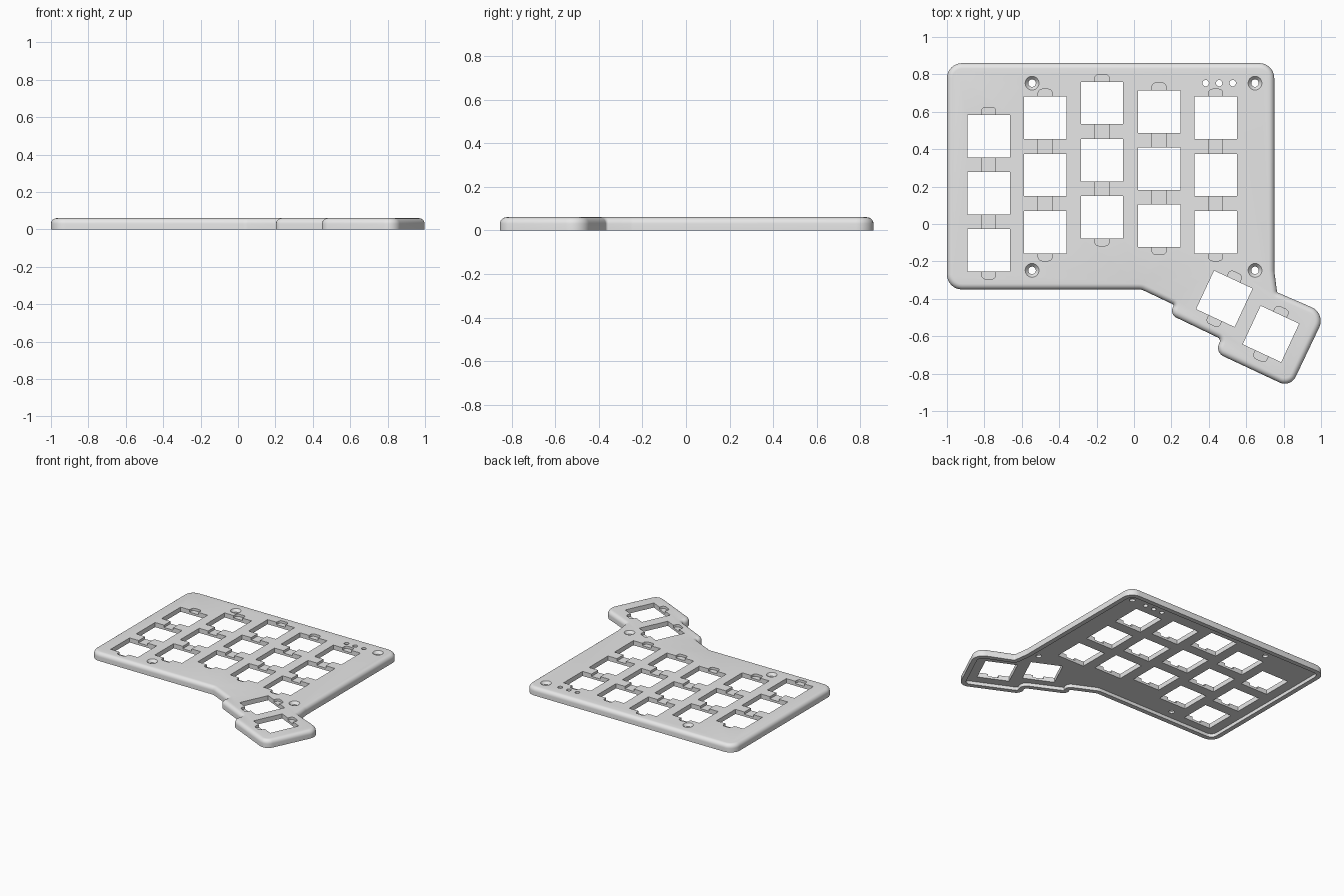
import bpy, bmesh, math
from mathutils import Vector, Matrix

if "Cube" in bpy.data.objects:
    bpy.data.objects.remove(bpy.data.objects["Cube"])

HEIGHT, ROUND, RIM, RECESS = 0.06, 0.03, 0.035, 0.025
KEY, PITCH, TILT = 0.227, 0.305, math.radians(-25)

grey = bpy.data.materials.new("light_grey")
grey.use_nodes = True
grey.diffuse_color = (0.8, 0.8, 0.8, 1)
grey.node_tree.nodes["Principled BSDF"].inputs["Base Color"].default_value = (0.8, 0.8, 0.8, 1)


def fillet(corners, steps=8):
    """Round each (x, y, radius) corner of a polygon."""
    pts = []
    for i, (x, y, r) in enumerate(corners):
        p = Vector((x, y))
        a = (Vector(corners[i - 1][:2]) - p).normalized()
        b = (Vector(corners[(i + 1) % len(corners)][:2]) - p).normalized()
        half = a.angle(b) / 2
        centre = p + (a + b).normalized() * (r / math.sin(half))
        start = p + a * (r / math.tan(half)) - centre
        end = p + b * (r / math.tan(half)) - centre
        sweep = math.pi - 2 * half
        for k in range(steps + 1):
            t = k / steps
            pts.append(centre + (start * math.sin((1 - t) * sweep)
                                 + end * math.sin(t * sweep)) / math.sin(sweep))
    return pts


def inset(pts, d):
    """Move a clockwise outline inward by d."""
    out = []
    for i, p in enumerate(pts):
        a = (p - pts[i - 1]).normalized()
        b = (pts[(i + 1) % len(pts)] - p).normalized()
        na, nb = Vector((a.y, -a.x)), Vector((b.y, -b.x))
        out.append(p + (na + nb) * (d / (1 + na.dot(nb))))
    return out


def loft(bm, rings):
    """Skin a closed solid through (outline, z) rings."""
    loops = [[bm.verts.new((p.x, p.y, z)) for p in pts] for pts, z in rings]
    for lo, hi in zip(loops, loops[1:]):
        for i in range(len(lo)):
            bm.faces.new((lo[i - 1], lo[i], hi[i], hi[i - 1]))
    bm.faces.new(loops[0])
    bm.faces.new(loops[-1])


def finish(name, bm):
    bmesh.ops.recalc_face_normals(bm, faces=bm.faces[:])
    mesh = bpy.data.meshes.new(name)
    bm.to_mesh(mesh)
    bm.free()
    obj = bpy.data.objects.new(name, mesh)
    bpy.context.collection.objects.link(obj)
    return obj


def prism(bm, x, y, w, h, r, z0, z1, angle=0):
    """Add a rounded or square upright block."""
    c = [(-w / 2, h / 2, r), (w / 2, h / 2, r), (w / 2, -h / 2, r), (-w / 2, -h / 2, r)]
    pts = fillet(c, 5) if r else [Vector(q[:2]) for q in c]
    turn = Matrix.Rotation(angle, 2)
    pts = [turn @ p + Vector((x, y)) for p in pts]
    loft(bm, [(pts, z0), (pts, z1)])


def disc(x, y, r, n=24):
    return [Vector((x + r * math.cos(k * math.tau / n), y + r * math.sin(k * math.tau / n)))
            for k in range(n)]


# Case shell: rounded top edge, hollow underside
outline = fillet([
    (-1, 0.86, 0.08), (0.75, 0.86, 0.08), (0.75, -0.25, 0.1), (0.765, -0.365, 0.015),
    (1.026, -0.478, 0.08), (0.837, -0.875, 0.065), (0.435, -0.687, 0.05),
    (0.465, -0.615, 0.02), (0.19, -0.483, 0.04), (0.214, -0.432, 0.01),
    (0.04, -0.35, 0.06), (-1, -0.35, 0.08)])
rings = [(inset(outline, RIM), RECESS), (inset(outline, RIM), 0), (outline, 0)]
for k in range(7):
    a = k / 6 * math.pi / 2
    rings.append((inset(outline, ROUND * (1 - math.cos(a))),
                  HEIGHT - ROUND + ROUND * math.sin(a)))
bm = bmesh.new()
loft(bm, rings)
case = finish("keyboard_case", bm)
case.data.materials.append(grey)

# Switch openings and the shallow slots that run through them
columns = [(-0.777, 0.165), (-0.475, 0.262), (-0.171, 0.342), (0.134, 0.295), (0.437, 0.262)]
thumb_keys = [(0.483, -0.4), (0.732, -0.588)]
holes, slots = bmesh.new(), bmesh.new()
for x, y in columns:
    prism(slots, x, y, 0.075, 2 * PITCH + KEY + 0.08, 0.02, 0.042, 0.1)
    for row in (-1, 0, 1):
        prism(holes, x, y + row * PITCH, KEY, KEY, 0, -0.1, 0.1)
for x, y in thumb_keys:
    prism(slots, x, y, 0.075, KEY + 0.08, 0.02, 0.042, 0.1, TILT)
    prism(holes, x, y, KEY, KEY, 0, -0.1, 0.1, TILT)

# Countersunk screw holes and three indicator holes
for x in (-0.545, 0.647):
    for y in (0.753, -0.248):
        loft(holes, [(disc(x, y, 0.02), -0.1), (disc(x, y, 0.02), 0.04),
                     (disc(x, y, 0.037), HEIGHT), (disc(x, y, 0.037), 0.1)])
for x in (0.383, 0.455, 0.528):
    loft(holes, [(disc(x, 0.753, 0.017), -0.1), (disc(x, 0.753, 0.017), 0.1)])

# Cut the openings out of the case
for name, cut in (("slot_cutter", slots), ("hole_cutter", holes)):
    cutter = finish(name, cut)
    cutter.hide_render = True
    mod = case.modifiers.new(name, 'BOOLEAN')
    mod.operation, mod.solver, mod.object = 'DIFFERENCE', 'EXACT', cutter
    bpy.context.view_layer.objects.active = case
    bpy.ops.object.modifier_apply(modifier=mod.name)
    bpy.data.objects.remove(cutter)

bpy.ops.object.select_all(action='DESELECT')
case.select_set(True)
bpy.context.view_layer.objects.active = case
bpy.ops.object.shade_smooth_by_angle(angle=math.radians(30))
